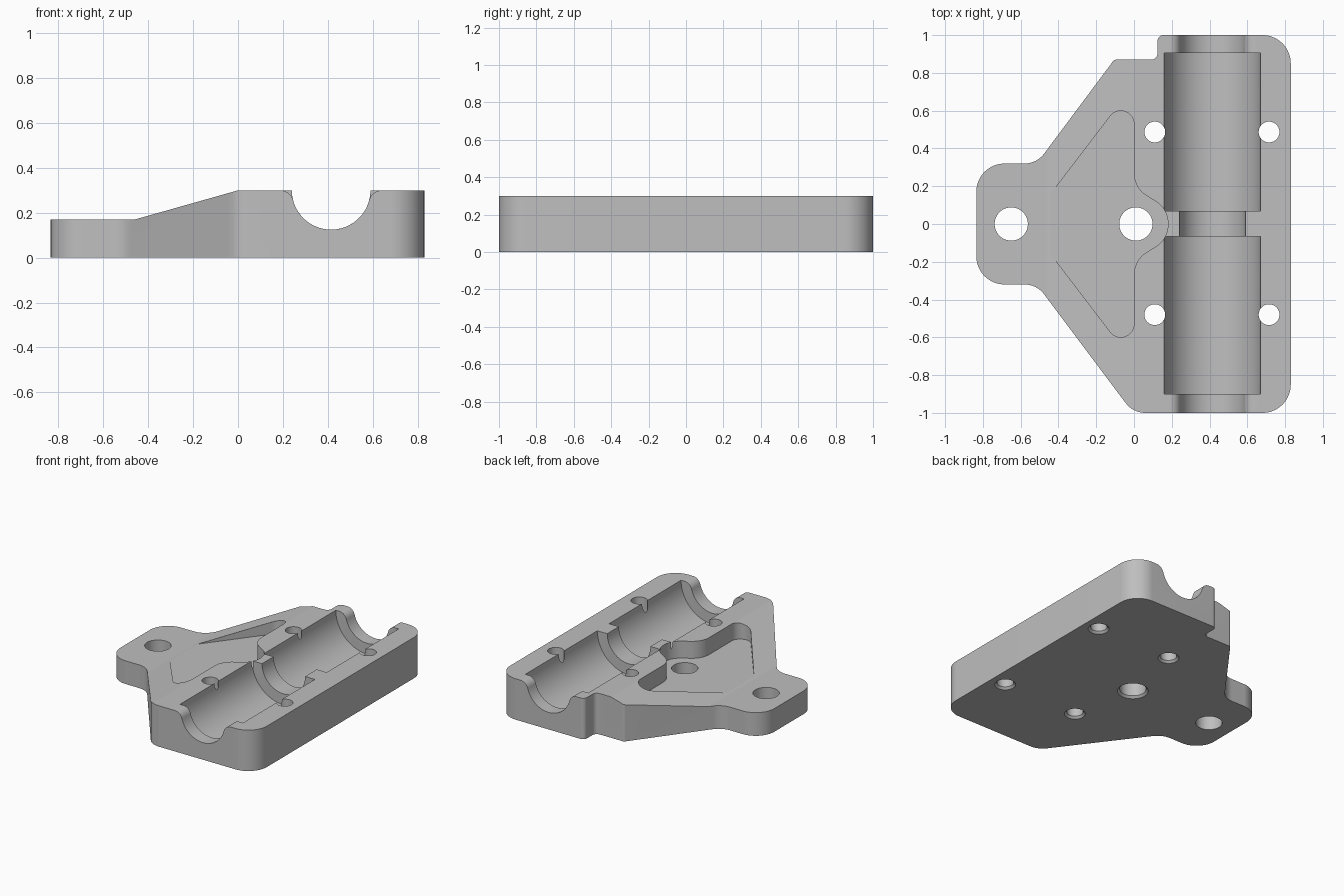
import bpy, bmesh, math
from mathutils import Vector

cube = bpy.data.objects.get("Cube")
if cube:
    bpy.data.objects.remove(cube, do_unlink=True)

grey = bpy.data.materials.new("plain_grey")
grey.use_nodes = True
grey.diffuse_color = (0.52, 0.52, 0.52, 1)
grey.node_tree.nodes["Principled BSDF"].inputs["Base Color"].default_value = grey.diffuse_color

TOP = 0.30          # upper face, also the height of the channel axis
AXIS_X = 0.415      # channel axis


def arc(cx, cy, r, a0, a1, n):
    return [(cx + r * math.cos(a0 + (a1 - a0) * i / n),
             cy + r * math.sin(a0 + (a1 - a0) * i / n)) for i in range(n + 1)]


def circle(cx, cy, r, n=64):
    return arc(cx, cy, r, 0, math.tau, n)[:-1]


def rounded(corners):
    """Closed outline from (x, y, radius) corners."""
    out = []
    for i, (x, y, r) in enumerate(corners):
        p = Vector((x, y))
        u = (Vector(corners[i - 1][:2]) - p).normalized()
        v = (Vector(corners[(i + 1) % len(corners)][:2]) - p).normalized()
        if r == 0:
            out.append((x, y))
            continue
        half = u.angle(v) / 2
        c = p + (u + v).normalized() * (r / math.sin(half))
        start = p + u * (r / math.tan(half)) - c
        end = p + v * (r / math.tan(half)) - c
        a0 = math.atan2(start.y, start.x)
        sweep = math.atan2(start.x * end.y - start.y * end.x, start.dot(end))
        out += arc(c.x, c.y, r, a0, a0 + sweep, max(4, int(abs(sweep) / 0.09)))
    return out


def prism(name, pts, lo, hi, along="z"):
    """Outline extruded along z, or an x-z outline extruded along y."""
    bm = bmesh.new()
    rings = [[bm.verts.new((a, b, h) if along == "z" else (a, h, b)) for a, b in pts]
             for h in (lo, hi)]
    bm.faces.new(rings[0])
    bm.faces.new(rings[1])
    for i in range(len(pts)):
        bm.faces.new((rings[0][i - 1], rings[0][i], rings[1][i], rings[1][i - 1]))
    return finish(name, bm)


def finish(name, bm):
    bmesh.ops.recalc_face_normals(bm, faces=bm.faces)
    mesh = bpy.data.meshes.new(name)
    bm.to_mesh(mesh)
    bm.free()
    mesh.materials.append(grey)
    ob = bpy.data.objects.new(name, mesh)
    bpy.context.collection.objects.link(ob)
    return ob


def cone(name, x, y, r0, r1, lo, hi):
    bm = bmesh.new()
    bmesh.ops.create_cone(bm, cap_ends=True, segments=64, radius1=r0, radius2=r1, depth=hi - lo)
    bmesh.ops.translate(bm, verts=bm.verts, vec=(x, y, (lo + hi) / 2))
    return finish(name, bm)


# Plate outline
body = prism("bearing_mount", rounded([
    (0.125, 1.0, 0.03), (0.125, 0.87, 0.035), (-0.105, 0.87, 0.02),
    (-0.515, 0.32, 0.13), (-0.835, 0.32, 0.15), (-0.835, -0.32, 0.15),
    (-0.515, -0.32, 0.13), (-0.005, -1.0, 0.13), (0.83, -1.0, 0.15),
    (0.83, 1.0, 0.15)]), 0, TOP)

cutters = []

# Low tab and ramp
cutters.append(prism("ramp_cut", [(-1, 0.17), (-0.46, 0.17), (0.2, 0.3565), (0.2, 0.5), (-1, 0.5)],
                     -1.2, 1.2, "y"))

# Flat-floored recess with a bulge round the centre hole
half = [(-0.5, 0.081, 0), (0.0, 0.736, 0.07), (0.0, 0.19, 0.14), (0.18, 0.08, 0.135)]
cutters.append(prism("recess_cut", rounded(half + [(x, -y, r) for x, y, r in reversed(half)]),
                     0.1755, 0.5))

# Shaft channel and the two bearing pockets
cutters.append(prism("shaft_channel", circle(AXIS_X, TOP, 0.175, 96), -0.95, 0.95, "y"))
for lo, hi in ((-0.9, -0.065), (0.07, 0.905)):
    cutters.append(prism("bearing_pocket", circle(AXIS_X, TOP, 0.255, 96), lo, hi, "y"))

# End channels with rounded lips
R, lip = 0.175, 0.06
dx = math.sqrt((R + lip) ** 2 - lip ** 2)
tilt = math.atan2(lip, dx)
left = arc(AXIS_X - dx, TOP - lip, lip, math.pi / 2, tilt, 12)
right = [(2 * AXIS_X - x, z) for x, z in reversed(left)]
bowl = arc(AXIS_X, TOP, R, math.pi + tilt, math.tau - tilt, 48)[1:-1]
profile = [(left[0][0], 0.5)] + left + bowl + right + [(right[-1][0], 0.5)]
for lo, hi in ((-1.1, -0.89), (0.895, 1.1)):
    cutters.append(prism("end_channel", profile, lo, hi, "y"))

# Through holes, all but the tab hole chamfered underneath
holes = [(-0.65, 0, 0.088, False), (0.01, 0, 0.088, True)]
holes += [(x, y, 0.055, True) for x in (0.11, 0.715) for y in (-0.48, 0.487)]
for x, y, r, chamfer in holes:
    cutters.append(cone("hole", x, y, r, r, -0.1, 0.5))
    if chamfer:
        cutters.append(cone("hole_chamfer", x, y, r + 0.03, r - 0.015, -0.015, 0.03))

# Cut everything, then remove the cutters
bpy.context.view_layer.objects.active = body
for c in cutters:
    mod = body.modifiers.new(c.name, "BOOLEAN")
    mod.operation = "DIFFERENCE"
    mod.solver = "EXACT"
    mod.object = c
    bpy.ops.object.modifier_apply(modifier=mod.name)
    bpy.data.objects.remove(c, do_unlink=True)

bpy.ops.object.select_all(action="DESELECT")
body.select_set(True)
bpy.ops.object.shade_smooth_by_angle(angle=math.radians(12))
